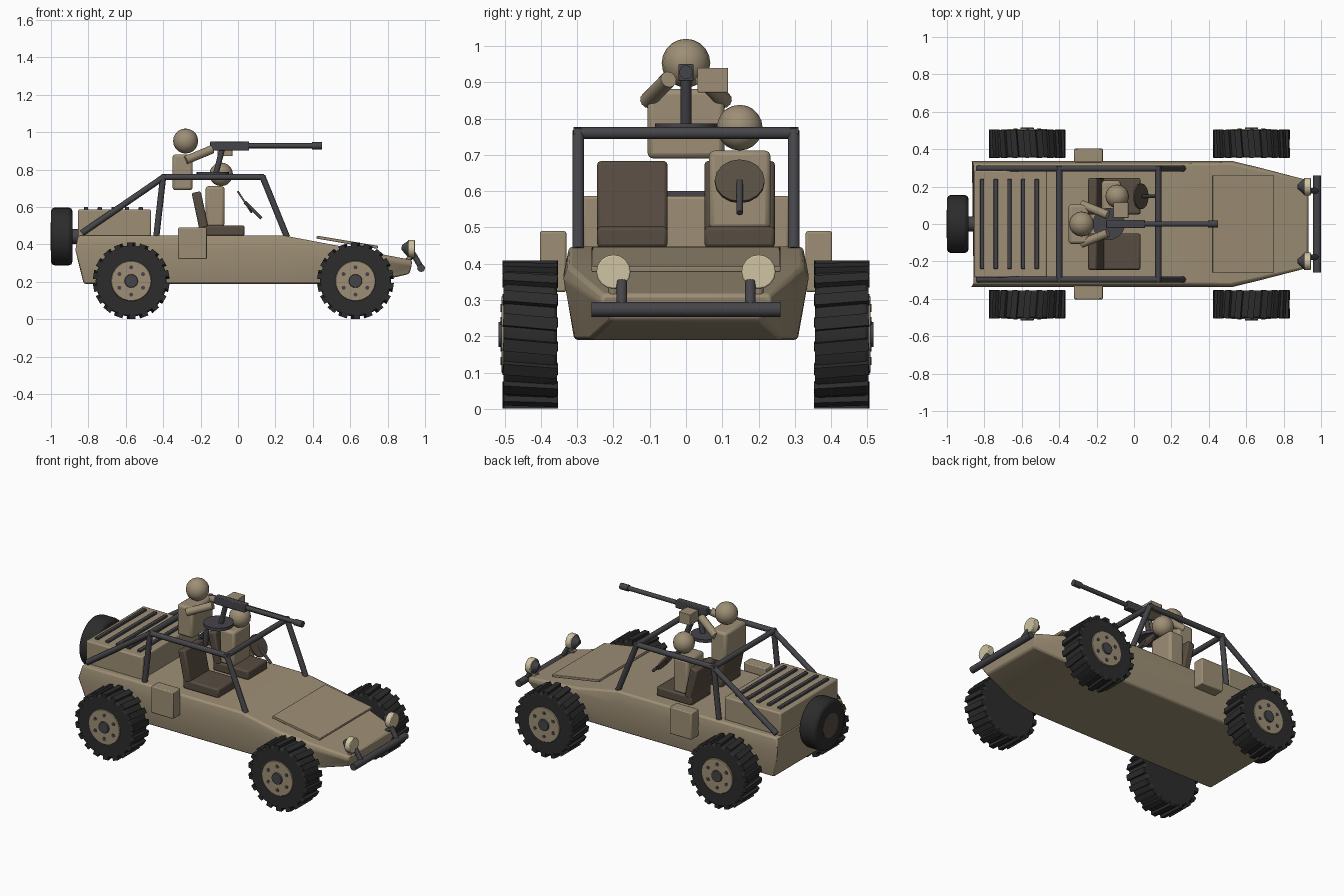
import bpy, bmesh, math
from mathutils import Vector, Matrix

cube = bpy.data.objects.get("Cube")
if cube:
    bpy.data.objects.remove(cube, do_unlink=True)


def material(name, rgb):
    m = bpy.data.materials.new(name)
    m.use_nodes = True
    m.diffuse_color = (*rgb, 1)
    bsdf = m.node_tree.nodes["Principled BSDF"]
    bsdf.inputs["Base Color"].default_value = (*rgb, 1)
    bsdf.inputs["Roughness"].default_value = 0.8
    return m


TAN = material("desert tan", (0.34, 0.275, 0.18))
STEEL = material("dark steel", (0.06, 0.06, 0.068))
RUBBER = material("black rubber", (0.025, 0.025, 0.025))
BROWN = material("seat brown", (0.095, 0.072, 0.052))
LENS = material("cream lens", (0.62, 0.55, 0.36))


def finish(name, bm, mat, bevel=0, segments=2):
    bmesh.ops.recalc_face_normals(bm, faces=bm.faces)
    mesh = bpy.data.meshes.new(name)
    bm.to_mesh(mesh)
    bm.free()
    mesh.materials.append(mat)
    mesh.shade_smooth()
    mesh.set_sharp_from_angle(angle=math.radians(35))
    obj = bpy.data.objects.new(name, mesh)
    bpy.context.collection.objects.link(obj)
    if bevel:
        mod = obj.modifiers.new("bevel", "BEVEL")
        mod.width, mod.segments = bevel, segments
        mod.limit_method = "ANGLE"
    return obj


def box(name, lo, hi, mat, bevel=0.006, tilt=0):
    lo, hi = Vector(lo), Vector(hi)
    bm = bmesh.new()
    bmesh.ops.create_cube(bm, size=1)
    bmesh.ops.transform(bm, verts=bm.verts, matrix=Matrix.Translation((lo + hi) / 2)
                        @ Matrix.Rotation(math.radians(tilt), 4, "Y")
                        @ Matrix.Diagonal((*(hi - lo), 1)))
    return finish(name, bm, mat, bevel)


def add_rod(bm, p, q, r, r2=None, seg=12):
    p, q = Vector(p), Vector(q)
    d = q - p
    bmesh.ops.create_cone(bm, cap_ends=True, segments=seg, radius1=r,
                          radius2=r if r2 is None else r2, depth=d.length,
                          matrix=Matrix.Translation((p + q) / 2)
                          @ d.to_track_quat("Z", "Y").to_matrix().to_4x4())


def rod(name, p, q, r, mat, r2=None, seg=12, bevel=0):
    bm = bmesh.new()
    add_rod(bm, p, q, r, r2, seg)
    return finish(name, bm, mat, bevel)


def ball(name, centre, r):
    bm = bmesh.new()
    bmesh.ops.create_uvsphere(bm, u_segments=16, v_segments=10, radius=r,
                              matrix=Matrix.Translation(centre))
    return finish(name, bm, TAN)


# Hull: lofted six-sided sections (top, waist and sill points), tapering to the nose
sections = [
    [(-0.855, 0.322, 0.447), (-0.875, 0.338, 0.37), (-0.825, 0.308, 0.19)],
    [(0.25, 0.322, 0.447), (0.25, 0.338, 0.37), (0.25, 0.308, 0.19)],
    [(0.52, 0.325, 0.396), (0.53, 0.338, 0.36), (0.52, 0.305, 0.19)],
    [(0.69, 0.288, 0.363), (0.69, 0.298, 0.33), (0.69, 0.265, 0.19)],
    [(0.93, 0.232, 0.317), (0.935, 0.235, 0.29), (0.915, 0.205, 0.242)],
]
bm = bmesh.new()
rings = []
for pts in sections:
    ring = pts + [(x, -y, z) for x, y, z in reversed(pts)]
    rings.append([bm.verts.new(v) for v in ring])
for a, b in zip(rings, rings[1:]):
    for i in range(6):
        j = (i + 1) % 6
        bm.faces.new((a[i], a[j], b[j], b[i]))
bm.faces.new(rings[0])
bm.faces.new(rings[-1])
finish("hull", bm, TAN, 0.01)
box("hood_panel", (0.418, -0.26, 0.404), (0.75, 0.26, 0.42), TAN, 0.003, tilt=9.5)

# Rear cargo box with roof slats
box("cargo_box", (-0.855, -0.285, 0.44), (-0.465, 0.285, 0.587), TAN, 0.008)
for i in range(5):
    x = -0.812 + 0.073 * i
    box(f"cargo_slat_{i + 1}", (x - 0.011, -0.24, 0.58), (x + 0.011, 0.24, 0.6), STEEL, 0.003)

# Roll cage
R = 0.0165
for name, top, foot in (("rear", -0.4, -0.437), ("front", 0.13, 0.262)):
    rod(f"{name}_hoop_top", (top, -0.31, 0.76), (top, 0.31, 0.76), R, STEEL)
    for side, s in (("left", 1), ("right", -1)):
        rod(f"{name}_hoop_{side}", (top, s * 0.297, 0.765), (foot, s * 0.297, 0.44), R, STEEL)
for side, s in (("left", 1), ("right", -1)):
    y = s * 0.297
    rod(f"cage_rail_{side}", (-0.41, y, 0.76), (0.14, y, 0.76), R, STEEL)
    rod(f"cage_brace_{side}", (-0.395, y, 0.762), (-0.835, y, 0.46), R, STEEL)
    # Side stowage boxes
    y0, y1 = sorted((s * 0.33, s * 0.403))
    box(f"side_box_{side}", (-0.32, y0, 0.322), (-0.167, y1, 0.49), TAN)
    # Seats
    y0, y1 = s * 0.148 - 0.097, s * 0.148 + 0.097
    box(f"seat_base_{side}", (-0.21, y0, 0.445), (0.035, y1, 0.502), BROWN, 0.01)
    box(f"seat_back_{side}", (-0.228, y0, 0.485), (-0.178, y1, 0.682), BROWN, 0.01, tilt=-12)
    # Headlights and bumper posts
    y = s * 0.2
    rod(f"headlight_shell_{side}", (0.875, y, 0.385), (0.912, y, 0.38), 0.012, STEEL, 0.045, 16)
    rod(f"headlight_{side}", (0.908, y, 0.378), (0.945, y, 0.378), 0.047, LENS, seg=16, bevel=0.004)
    rod(f"headlight_stalk_{side}", (0.91, y, 0.305), (0.92, y, 0.35), 0.013, TAN)
    y = s * 0.177
    rod(f"bumper_arm_{side}", (0.88, y, 0.3), (0.94, y, 0.34), 0.012, STEEL)
    rod(f"bumper_post_{side}", (0.937, y, 0.35), (0.98, y, 0.275), 0.015, STEEL)
rod("bumper_bar", (0.979, -0.26, 0.274), (0.979, 0.26, 0.274), 0.021, STEEL)


# Road wheels: tyre with skewed lugs, rim, bolts and hub cap
def wheel(name, x, s):
    z = 0.205
    inner, outer = s * 0.355, s * 0.503
    rod(f"{name}_tyre", (x, inner, z), (x, outer, z), 0.19, RUBBER, seg=36, bevel=0.01)
    bm = bmesh.new()
    for i in range(18):
        a = math.tau * i / 18
        spin = Matrix.Translation((x, 0, z)) @ Matrix.Rotation(a, 4, "Y")
        lug = bmesh.ops.create_cube(bm, size=1)["verts"]
        bmesh.ops.transform(bm, verts=lug, matrix=spin
                            @ Matrix.Translation((0, (inner + outer) / 2, 0.191))
                            @ Matrix.Rotation(s * 0.09, 4, "Z")
                            @ Matrix.Diagonal((0.034, 0.15, 0.027, 1)))
    finish(f"{name}_lugs", bm, RUBBER)
    rod(f"{name}_rim", (x, s * 0.49, z), (x, s * 0.508, z), 0.115, TAN, 0.105, 28)
    bm = bmesh.new()
    for i in range(6):
        a = math.tau * (i + 0.5) / 6
        px, pz = x + 0.073 * math.cos(a), z + 0.073 * math.sin(a)
        add_rod(bm, (px, s * 0.5, pz), (px, s * 0.511, pz), 0.011, seg=8)
    finish(f"{name}_bolts", bm, STEEL)
    rod(f"{name}_cap", (x, s * 0.5, z), (x, s * 0.517, z), 0.038, STEEL, 0.034, 16)


for end, x in (("rear", -0.571), ("front", 0.628)):
    for side, s in (("left", 1), ("right", -1)):
        wheel(f"{end}_{side}_wheel", x, s)

# Spare wheel
rod("spare_tyre", (-1, 0, 0.443), (-0.885, 0, 0.443), 0.155, RUBBER, seg=32, bevel=0.02)
rod("spare_rim", (-1.002, 0, 0.443), (-0.99, 0, 0.443), 0.075, BROWN, seg=24)
rod("spare_mount", (-0.9, 0, 0.443), (-0.84, 0, 0.443), 0.04, STEEL)

# Steering wheel and column
centre, normal = Vector((0.036, 0.148, 0.627)), Vector((0.84, 0, 0.55))
rod("steering_wheel", centre - normal * 0.005, centre + normal * 0.005, 0.069, BROWN, seg=16)
rod("steering_column", centre, (0.125, 0.148, 0.54), 0.009, STEEL)

# Driver
box("driver_body", (-0.173, 0.063, 0.495), (-0.072, 0.233, 0.712), TAN, 0.015)
ball("driver_head", (-0.09, 0.148, 0.775), 0.063)

# Gunner
box("gunner_body", (-0.35, -0.106, 0.69), (-0.242, 0.106, 0.882), TAN, 0.015)
ball("gunner_head", (-0.28, 0, 0.953), 0.067)
for side, s in (("left", 1), ("right", -1)):
    rod(f"gunner_arm_{side}", (-0.28, s * 0.105, 0.85), (-0.14, s * 0.048, 0.908), 0.023, TAN)

# Roof gun on its turntable
rod("gun_turntable", (-0.135, 0, 0.768), (-0.135, 0, 0.787), 0.086, STEEL, seg=24)
rod("gun_post", (-0.118, 0, 0.78), (-0.083, 0, 0.915), 0.015, STEEL)
box("gun_receiver", (-0.15, -0.021, 0.903), (0.06, 0.021, 0.95), STEEL, 0.004)
rod("gun_barrel", (0.05, 0, 0.928), (0.45, 0, 0.928), 0.0135, STEEL)
rod("gun_muzzle", (0.395, 0, 0.928), (0.45, 0, 0.928), 0.019, STEEL)
box("ammo_box", (-0.11, 0.032, 0.872), (-0.03, 0.116, 0.94), TAN, 0.003)
